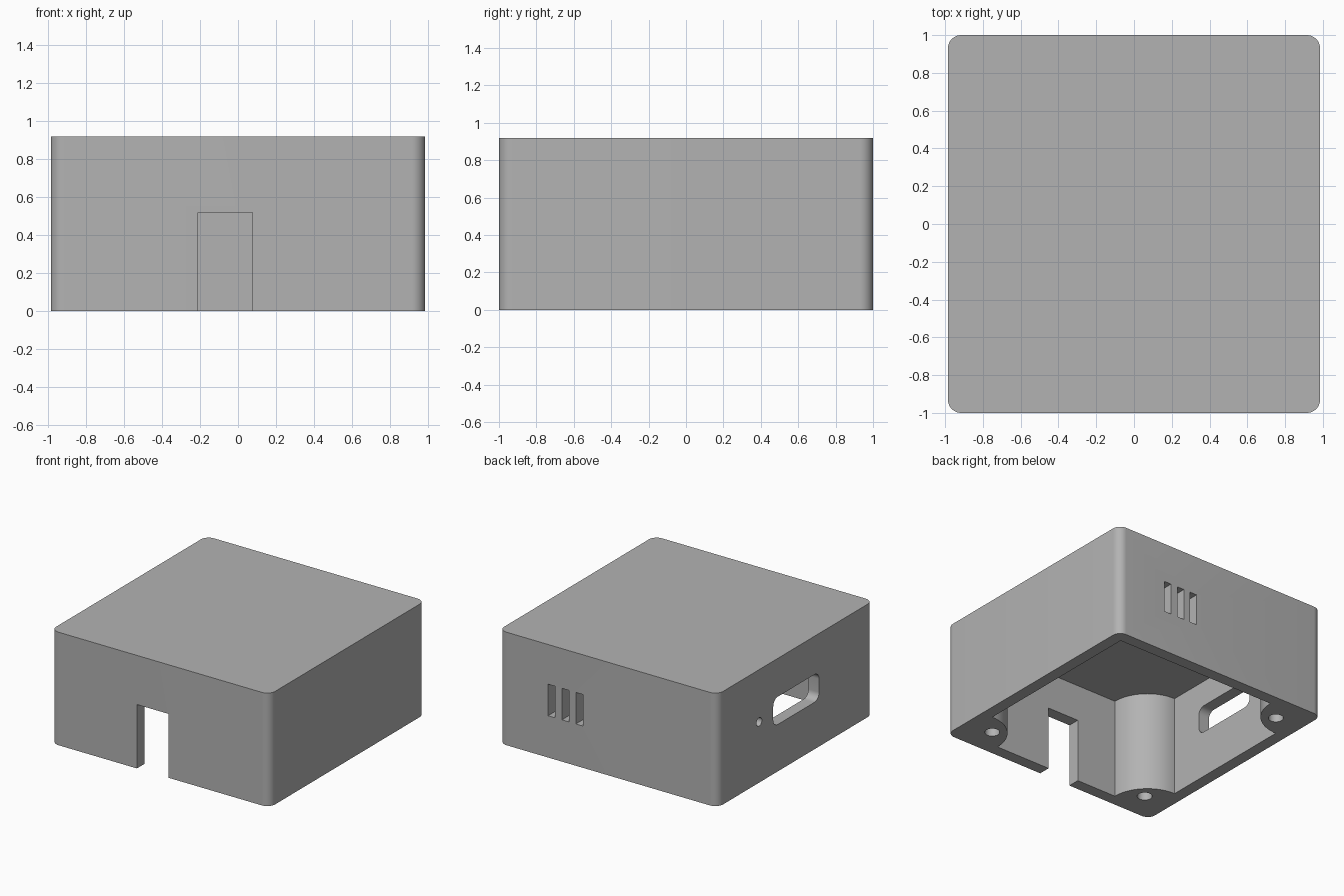
import bpy, bmesh, math
from mathutils import Matrix

if "Cube" in bpy.data.objects:
    bpy.data.objects.remove(bpy.data.objects["Cube"])

HX, HY, H = 0.985, 1.0, 0.92      # outer half sizes and height
WALL, CEIL = 0.097, 0.818         # wall thickness, underside of the lid
BOSS_R = 0.316                    # corner screw pillars
IX, IY = HX - WALL, HY - WALL

grey = bpy.data.materials.new("grey plastic")
grey.diffuse_color = (0.45, 0.45, 0.45, 1)
grey.use_nodes = True
grey.node_tree.nodes["Principled BSDF"].inputs["Base Color"].default_value = grey.diffuse_color


def prism(name, outline, depth, matrix=Matrix()):
    """Extrude a closed 2D outline along local z from 0 to depth."""
    bm = bmesh.new()
    face = bm.faces.new([bm.verts.new((u, v, 0)) for u, v in outline])
    ext = bmesh.ops.extrude_face_region(bm, geom=[face])["geom"]
    bmesh.ops.translate(bm, vec=(0, 0, depth),
                        verts=[g for g in ext if isinstance(g, bmesh.types.BMVert)])
    bm.transform(matrix)
    bmesh.ops.recalc_face_normals(bm, faces=bm.faces)
    mesh = bpy.data.meshes.new(name)
    bm.to_mesh(mesh)
    bm.free()
    mesh.materials.append(grey)
    obj = bpy.data.objects.new(name, mesh)
    bpy.context.collection.objects.link(obj)
    return obj


def arc(cx, cy, r, a0, a1, n):
    return [(cx + r * math.cos(math.radians(a0 + (a1 - a0) * i / n)),
             cy + r * math.sin(math.radians(a0 + (a1 - a0) * i / n)))
            for i in range(n + 1)]


def rounded_rect(hx, hy, r, n=10):
    pts = []
    for k, (sx, sy) in enumerate([(1, 1), (-1, 1), (-1, -1), (1, -1)]):
        pts += arc(sx * (hx - r), sy * (hy - r), r, 90 * k, 90 * k + 90, n)
    return pts


def rect(u0, u1, v0, v1):
    return [(u0, v0), (u1, v0), (u1, v1), (u0, v1)]


def circle(cx, cy, r, n=32):
    return arc(cx, cy, r, 0, 360, n)[:-1]


def place(x_axis, y_axis, z_axis, origin):
    m = Matrix((x_axis, y_axis, z_axis)).transposed().to_4x4()
    m.translation = origin
    return m


# Outer body with rounded vertical corners
case = prism("case", rounded_rect(HX, HY, 0.07), H)

# Cavity open at the bottom; three corners keep quarter-round pillars
cavity = [(IX, IY)]
cavity += arc(-IX, IY, BOSS_R, 0, -90, 20)
cavity += arc(-IX, -IY, BOSS_R, 90, 0, 20)
cavity += arc(IX, -IY, BOSS_R, 180, 90, 20)
cutters = [prism("cavity_cutter", cavity, CEIL + 0.1, Matrix.Translation((0, 0, -0.1)))]

# Blind screw holes in the pillars
for sx, sy in [(-1, 1), (-1, -1), (1, -1)]:
    cutters.append(prism("screw_hole_cutter", circle(sx * 0.743, sy * 0.762, 0.056), 0.65,
                         Matrix.Translation((0, 0, -0.1))))

# Cable notch in the front wall, vents in the back wall
front = place((1, 0, 0), (0, 0, 1), (0, -1, 0), (0, -0.85, 0))
back = place((1, 0, 0), (0, 0, 1), (0, -1, 0), (0, 1.05, 0))
cutters.append(prism("cable_notch_cutter", rect(-0.21, 0.075, -0.1, 0.52), 0.2, front))
for x in (0.26, 0.385, 0.51):
    cutters.append(prism("vent_cutter", rect(x - 0.032, x + 0.032, 0.34, 0.597), 0.2, back))

# Connector slot and indicator hole in the left wall
left = place((0, 1, 0), (0, 0, 1), (1, 0, 0), (-1.05, -0.01, 0.495))
cutters.append(prism("connector_slot_cutter", rounded_rect(0.295, 0.113, 0.06), 0.2, left))
cutters.append(prism("indicator_hole_cutter", circle(0.476, 0, 0.035, 24), 0.2, left))

# Apply every cut, then remove the cutters
bpy.context.view_layer.objects.active = case
case.select_set(True)
for c in cutters:
    mod = case.modifiers.new(c.name, "BOOLEAN")
    mod.operation, mod.solver, mod.object = "DIFFERENCE", "EXACT", c
    bpy.ops.object.modifier_apply(modifier=mod.name)
    bpy.data.objects.remove(c)

bpy.ops.object.shade_smooth_by_angle(angle=math.radians(30))
